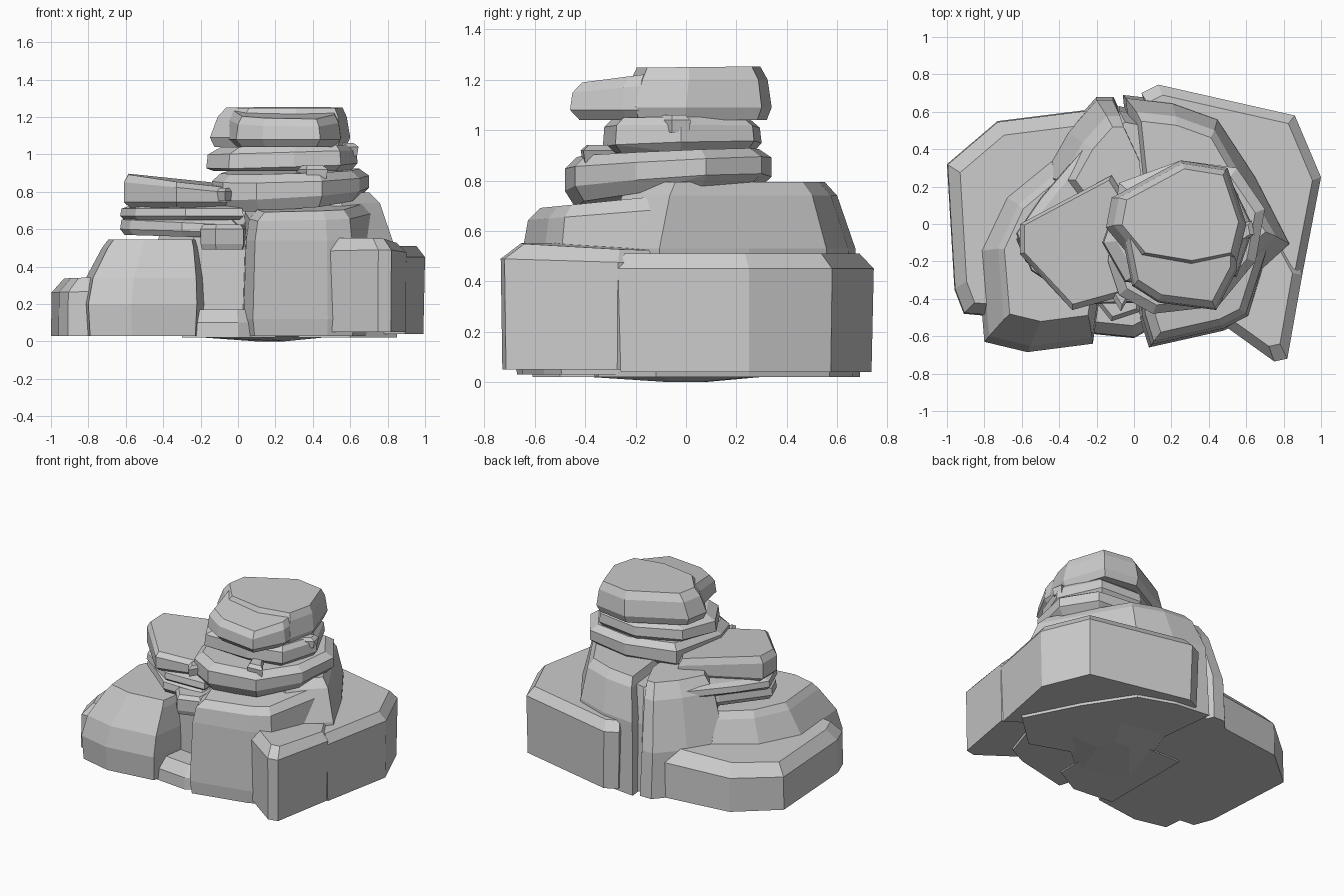
import bpy, bmesh, math


def rock(name, outline, levels):
    """Faceted stone: hull of one outline repeated at levels (z, scale, dx, dy, tilt_x, tilt_y)."""
    cx = sum(p[0] for p in outline) / len(outline)
    cy = sum(p[1] for p in outline) / len(outline)
    bm = bmesh.new()
    for lv in levels:
        z, s, dx, dy, tx, ty = (tuple(lv) + (0,) * 6)[:6]
        for x, y in outline:
            u, v = (x - cx) * s, (y - cy) * s
            bm.verts.new((cx + u + dx, cy + v + dy, z + u * tx + v * ty))
    bmesh.ops.convex_hull(bm, input=bm.verts)
    loose = [v for v in bm.verts if not v.link_faces]
    bmesh.ops.delete(bm, geom=loose, context='VERTS')
    bmesh.ops.dissolve_limit(bm, angle_limit=math.radians(6), verts=bm.verts, edges=bm.edges)
    bmesh.ops.recalc_face_normals(bm, faces=bm.faces)
    me = bpy.data.meshes.new(name)
    bm.to_mesh(me)
    bm.free()
    ob = bpy.data.objects.new(name, me)
    bpy.context.collection.objects.link(ob)
    return ob


# Low outer boulders
rock("left_outer_boulder",
     [(-1, .32), (-.73, .55), (-.25, .61), (-.05, .45), (-.2, -.2), (-.8, -.49), (-.91, -.48), (-.96, -.35)],
     [(.03, 1), (.27, .99, 0, 0, .02, 0), (.35, .87, .02, -.01, .04, 0)])
rock("right_outer_boulder",
     [(.04, .70), (.13, .745), (.86, .58), (1, .25), (.9, -.27), (.7, -.15), (.2, .2)],
     [(.04, .98), (.45, 1), (.51, .92, -.01, -.02)])
rock("front_right_boulder",
     [(.45, -.52), (.75, -.735), (.82, -.72), (.9, -.27), (.78, -.05), (.47, -.2)],
     [(.05, .98), (.48, 1, 0, 0, 0, -.03), (.54, .84, -.02, .03, -.04, -.05)])

# Front left boulder with sloped shoulders
rock("front_left_boulder",
     [(-.8, -.63), (-.57, -.685), (-.22, -.64), (-.17, -.3), (-.2, .25), (-.45, .36), (-.7, .15), (-.84, -.15)],
     [(.03, .97), (.2, 1), (.34, .95, .01, .01), (.5, .79, .04, .03), (.545, .72, .05, .03)])

# Core tower, split by deep cracks
rock("tower_front",
     [(.03, -.5), (.08, -.66), (.48, -.57), (.62, -.5), (.75, -.1), (.6, .2), (.0, .1)],
     [(.03, .97), (.12, 1), (.54, .96), (.67, .91, 0, 0, 0, .08), (.72, .78, 0, 0, 0, .1)])
rock("tower_back",
     [(.03, -.15), (.6, -.35), (.85, -.12), (.66, .25), (.45, .57), (.2, .66), (-.06, .69), (.0, .4)],
     [(.02, 1), (.53, .96), (.74, .82, 0, -.01), (.795, .73, -.01, -.02)])
rock("tower_back_left",
     [(-.11, .68), (-.2, .68), (-.36, .5), (-.5, .25), (-.2, -.15), (.06, -.1), (.02, .4)],
     [(.03, 1), (.35, .95), (.68, .8, .05, -.03), (.78, .66, .08, -.04)])
rock("back_crack_fill",
     [(-.22, .55), (-.08, .63), (.08, .6), (.1, .1), (-.2, .1)],
     [(.03, 1), (.5, .93, 0, -.01), (.74, .76, .03, -.03)])
rock("gap_floor",
     [(-.3, -.58), (0, -.61), (.2, -.5), (.2, .1), (-.3, .1)],
     [(.02, 1), (.1, .98), (.17, .85, 0, .02)])
rock("gap_back", [(-.25, -.38), (.1, -.42), (.1, .1), (-.25, .1)], [(.05, 1), (.56, .95)])
# Shallow keel under the base
rock("under_stone", [(-.25, -.35), (.1, -.45), (.5, -.1), (.35, .3), (0, .35)], [(0, .3), (.025, 1), (.1, 1)])
rock("wedge_stone",
     [(-.2, -.42), (-.12, -.52), (.03, -.47), (.05, -.2), (-.2, -.15)],
     [(.49, .93), (.52, 1), (.6, 1), (.625, .85)])

# Left stack of slabs
rock("left_slab_lower",
     [(-.63, -.08), (-.58, -.2), (-.3, -.42), (0, -.4), (.02, .1), (-.2, .32), (-.4, .2)],
     [(.56, .93, 0, 0, -.03, 0), (.59, 1, 0, 0, -.03, 0), (.635, .98, 0, 0, -.05, 0), (.66, .85)])
rock("left_slab_middle",
     [(-.63, -.05), (-.55, -.25), (-.28, -.43), (.03, -.42), (.03, .1), (-.15, .32), (-.26, .42), (-.5, .14)],
     [(.65, .94), (.67, 1), (.71, .98), (.725, .85)])
rock("left_slab_top",
     [(-.61, 0), (-.61, -.16), (-.33, -.46), (-.04, -.38), (-.02, .1), (-.12, .26), (-.36, .14)],
     [(.715, .9), (.745, 1), (.82, 1, 0, 0, -.1, 0), (.86, .92, 0, 0, -.12, .03)])

# Right stack of slabs
rock("right_slab_lower",
     [(-.14, -.2), (-.08, -.38), (.1, -.48), (.45, -.44), (.65, -.2), (.7, .08), (.55, .3), (.25, .34), (-.08, .22)],
     [(.74, .9, 0, 0, .06, .1), (.79, 1, 0, 0, .05, .06), (.87, 1, 0, 0, .02, .05), (.91, .88, 0, 0, .02, .04)])
rock("right_slab_middle",
     [(-.17, -.1), (-.05, -.31), (.3, -.33), (.55, -.28), (.64, -.02), (.5, .27), (.2, .3), (-.08, .15)],
     [(.91, .9), (.94, 1, 0, 0, .03, .03), (1.01, .98, 0, 0, .03, 0), (1.045, .86, .02, 0, .02, 0)])

# Cap: high back block and lower front lip
rock("cap_stone",
     [(-.12, .14), (.25, .34), (.5, .3), (.6, 0), (.55, -.2), (.3, -.25), (.0, -.2), (-.15, -.02)],
     [(1.04, .94), (1.09, 1), (1.2, .92, .01, .01), (1.25, .83, .02, .01, 0, .01)])
rock("cap_front_lip",
     [(-.08, .02), (-.01, -.33), (.13, -.42), (.44, -.46), (.55, -.25), (.55, .05)],
     [(1.04, .88, 0, .01), (1.08, 1), (1.17, .96, 0, 0, 0, .1), (1.215, .88, 0, .02, 0, .13)])

# Thin shards wedged in the joints
for i, (x, y, z, a) in enumerate([(.55, -.06, 1.02, .6), (.39, -.35, .9, 2.2), (-.06, -.36, .78, 1.1)]):
    c, s = math.cos(a), math.sin(a)
    pts = [(x + u * c - v * s, y + u * s + v * c) for u, v in [(-.1, -.04), (.08, -.05), (.11, .02), (-.04, .06)]]
    rock(f"joint_shard_{i + 1}", pts, [(z - .03, .9), (z + .02, 1), (z + .04, .7)])
